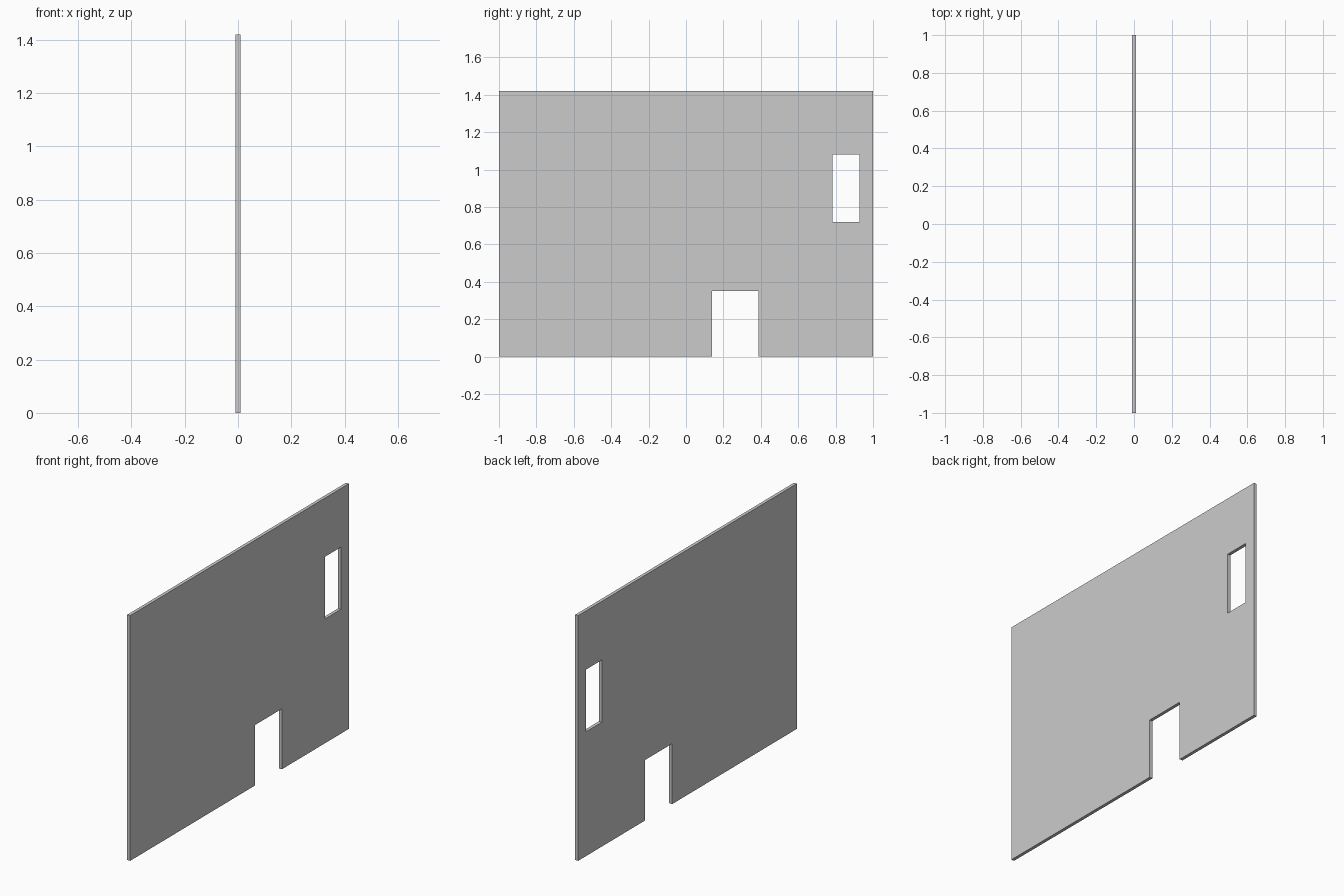
import bpy
import bmesh

cube = bpy.data.objects.get("Cube")
if cube:
    bpy.data.objects.remove(cube, do_unlink=True)

HALF = 0.0095   # half the wall thickness
HEIGHT = 1.42
DOOR = (0.14, 0.388, 0.35)             # y from, y to, top
WINDOW = (0.783, 0.928, 0.72, 1.08)    # y from, y to, sill, top

grey = bpy.data.materials.new("plaster grey")
grey.use_nodes = True
colour = (0.6, 0.6, 0.6, 1)
grey.diffuse_color = colour
grey.node_tree.nodes["Principled BSDF"].inputs["Base Color"].default_value = colour

# Wall face as a grid of panels, skipping the openings
ys = [-1, DOOR[0], DOOR[1], WINDOW[0], WINDOW[1], 1]
zs = [0, DOOR[2], WINDOW[2], WINDOW[3], HEIGHT]
openings = {(1, 0), (3, 2)}   # doorway and window cells

bm = bmesh.new()
grid = [[bm.verts.new((-HALF, y, z)) for z in zs] for y in ys]
for i in range(len(ys) - 1):
    for j in range(len(zs) - 1):
        if (i, j) not in openings:
            bm.faces.new((grid[i][j], grid[i][j + 1],
                          grid[i + 1][j + 1], grid[i + 1][j]))

# Thicken the panels into a solid wall
sheet = bm.faces[:]
back = bmesh.ops.extrude_face_region(bm, geom=sheet, use_keep_orig=True)
moved = [g for g in back["geom"] if isinstance(g, bmesh.types.BMVert)]
bmesh.ops.translate(bm, verts=moved, vec=(2 * HALF, 0, 0))
bmesh.ops.recalc_face_normals(bm, faces=bm.faces[:])

mesh = bpy.data.meshes.new("wall")
bm.to_mesh(mesh)
bm.free()
mesh.materials.append(grey)
wall = bpy.data.objects.new("wall", mesh)
bpy.context.collection.objects.link(wall)
